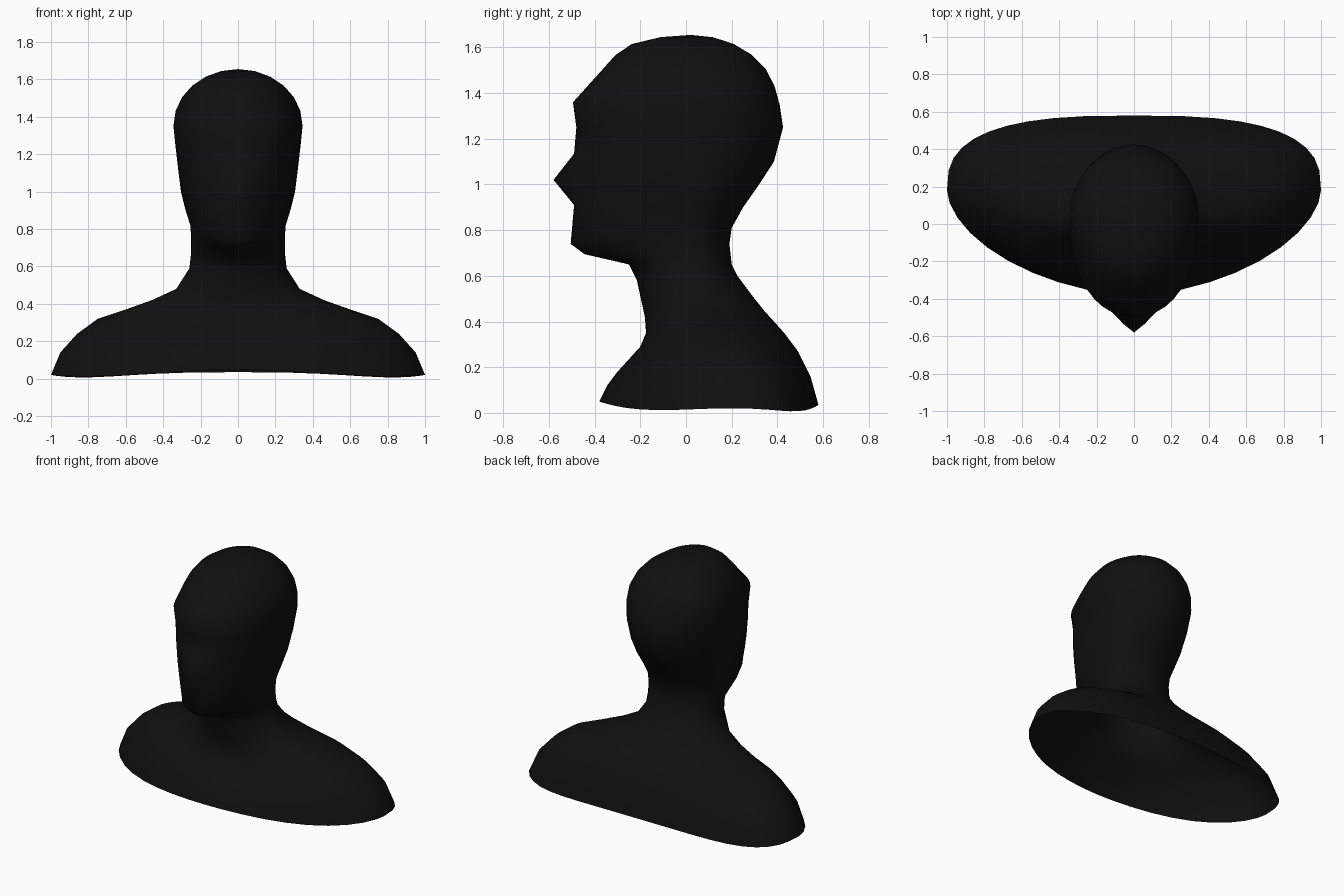
import bpy, bmesh, math

if "Cube" in bpy.data.objects:
    bpy.data.objects.remove(bpy.data.objects["Cube"])

SEG = 40

# key sections: half width, side z, front y, front z, back y, back z
KEYS = [
    (1.0, .02, -.38, .05, .58, .035),        # shoulders
    (.95, .14, -.345, .12, .545, .16),
    (.86, .24, -.30, .18, .49, .27),
    (.75, .32, -.25, .235, .43, .35),
    (.60, .37, -.20, .29, .385, .40),
    (.46, .42, -.175, .35, .34, .45),
    (.33, .48, -.18, .42, .30, .50),         # neck
    (.26, .59, -.215, .58, .225, .60),
    (.25, .68, -.25, .65, .20, .65),
    (.25, .75, -.445, .695, .19, .74),       # chin
    (.255, .82, -.505, .74, .20, .81),
    (.283, .91, -.49, .91, .25, .90),        # face
    (.305, 1.0, -.49, 1.02, .32, 1.0),
    (.32, 1.12, -.49, 1.135, .385, 1.1),
    (.335, 1.25, -.48, 1.25, .425, 1.25),
    (.345, 1.35, -.495, 1.36, .41, 1.35),    # brow
]
RIM, NOSE, EYES = 0, 12, 14

# skull cap: elliptical dome, with a sloping forehead in front
sections = list(KEYS)
for step in range(1, 6):
    t = math.radians(15 * step)
    z = 1.355 + .3 * math.sin(t)
    r = math.cos(t)
    front = max(.02 - .515 * r, -.495 + .9 * (z - 1.36))
    sections.append((.345 * r, z, front, z, .02 + .38 * r, z))


def ring_point(i, k):
    w, zs, yf, zf, yb, zb = sections[i]
    a = 2 * math.pi * k / SEG
    c, s = math.cos(a), math.sin(a)
    broad = max(0, (w - .4) / .6)                # shoulders are boxier behind
    yc = .18 * max(0, min(1, (w - .2) / .6))
    if s < 0:
        p, ye, ze = (2.2 if .85 < zs < 1.4 else 2 - .25 * broad), yf, zf
    else:
        p, ye, ze = 2 + .8 * broad ** 2, yb, zb
    x = w * math.copysign(abs(c) ** (2 / p), c)
    y = yc + (ye - yc) * abs(s) ** (2 / p)
    z = zs + (ze - zs) * s * s
    if i == RIM:                                 # wavy bottom edge
        z -= .02 * math.sin(2 * a) ** 2
    if s < 0 and i == NOSE:                      # nose tip
        y -= .09 * max(0, 1 - abs(x) / .13)
    if s < 0 and i == EYES:                      # shallow eye hollows
        y += .03 * max(0, 1 - abs(abs(x) - .11) / .1)
    return x, y, max(z, 0)


# one open shell lofted from shoulders to crown
bm = bmesh.new()
rings = [[bm.verts.new(ring_point(i, k)) for k in range(SEG)] for i in range(len(sections))]
for lo, hi in zip(rings, rings[1:]):
    for k in range(SEG):
        n = (k + 1) % SEG
        bm.faces.new((lo[k], lo[n], hi[n], hi[k]))
crown = bm.verts.new((0, .02, 1.655))
for k in range(SEG):
    bm.faces.new((rings[-1][k], rings[-1][(k + 1) % SEG], crown))
for f in bm.faces:
    f.smooth = True
mesh = bpy.data.meshes.new("head_and_shoulders")
bm.to_mesh(mesh)
bm.free()

black = bpy.data.materials.new("matte_black")
black.diffuse_color = (.005, .005, .005, 1)
black.use_nodes = True
black.node_tree.nodes["Principled BSDF"].inputs["Base Color"].default_value = black.diffuse_color
mesh.materials.append(black)
bust = bpy.data.objects.new("head_and_shoulders", mesh)
bpy.context.collection.objects.link(bust)
